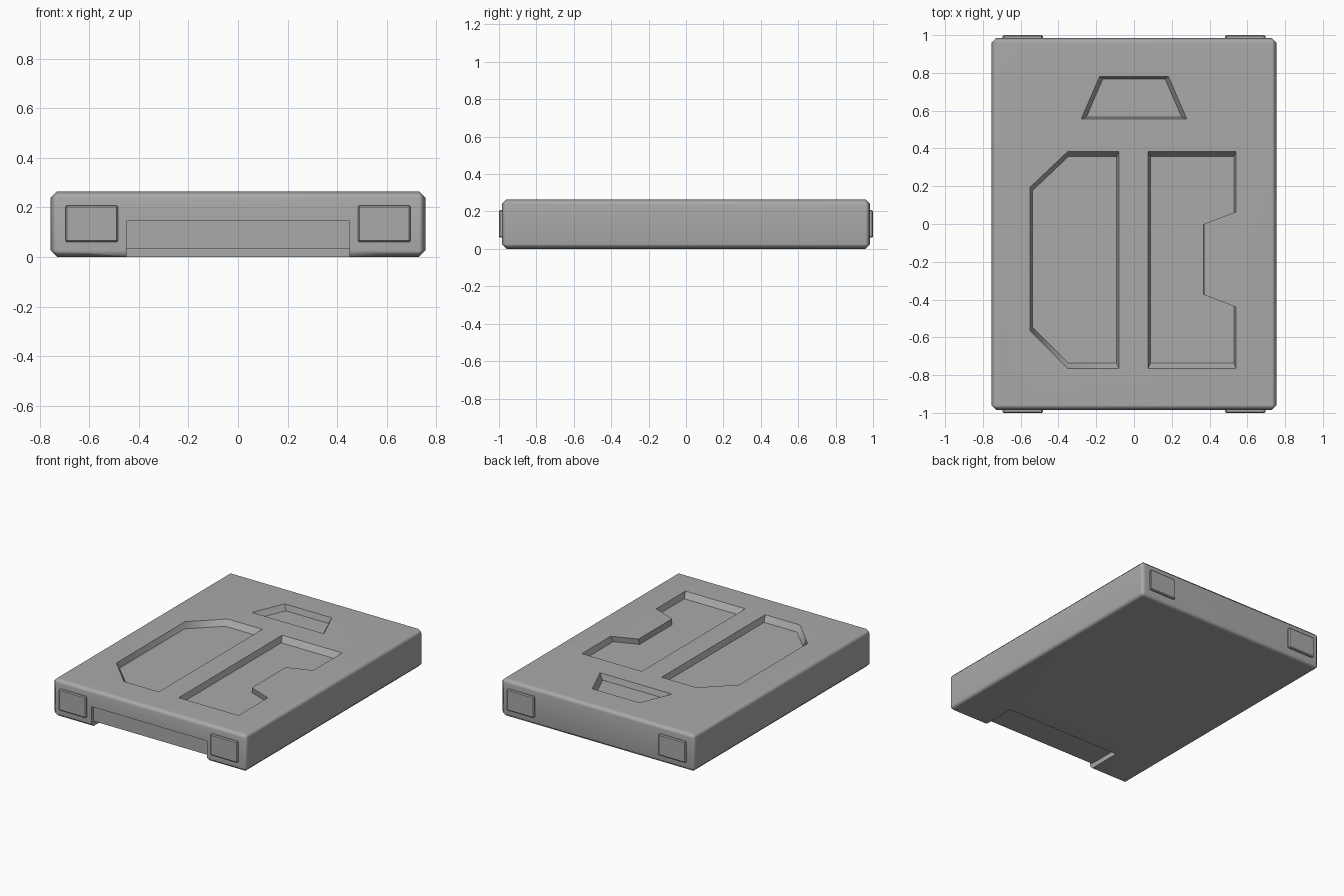
import bpy, bmesh, math
from mathutils import Matrix

if "Cube" in bpy.data.objects:
    bpy.data.objects.remove(bpy.data.objects["Cube"], do_unlink=True)

grey = bpy.data.materials.new("plain grey")
grey.use_nodes = True
grey.diffuse_color = (0.4, 0.4, 0.4, 1)
grey.node_tree.nodes["Principled BSDF"].inputs["Base Color"].default_value = (0.4, 0.4, 0.4, 1)

HEIGHT = 0.265
DEPTH = 0.04


def add_object(name, bm):
    bmesh.ops.recalc_face_normals(bm, faces=bm.faces[:])
    mesh = bpy.data.meshes.new(name)
    bm.to_mesh(mesh)
    bm.free()
    obj = bpy.data.objects.new(name, mesh)
    mesh.materials.append(grey)
    bpy.context.collection.objects.link(obj)
    return obj


def box(name, low, high, bevel=0):
    bm = bmesh.new()
    size = [b - a for a, b in zip(low, high)]
    mid = [(a + b) / 2 for a, b in zip(low, high)]
    bmesh.ops.create_cube(bm, size=1, matrix=Matrix.Translation(mid) @ Matrix.Diagonal((*size, 1)))
    if bevel:
        bmesh.ops.bevel(bm, geom=bm.edges[:], offset=bevel, segments=1, affect='EDGES', profile=0.5)
    return add_object(name, bm)


def tapered_cutter(name, outline, floor_scale):
    """Prism whose section shrinks about its centre from the top surface to the recess floor."""
    xs, ys = zip(*outline)
    cx, cy = (min(xs) + max(xs)) / 2, (min(ys) + max(ys)) / 2
    bm = bmesh.new()
    rings = []
    for s, z in ((floor_scale, HEIGHT - DEPTH), (2 - floor_scale, HEIGHT + DEPTH)):
        rings.append([bm.verts.new((cx + (x - cx) * s, cy + (y - cy) * s, z)) for x, y in outline])
    low, high = rings
    bm.faces.new(low)
    bm.faces.new(high)
    n = len(outline)
    for i in range(n):
        j = (i + 1) % n
        bm.faces.new((low[i], low[j], high[j], high[i]))
    return add_object(name, bm)


def select_only(obj):
    bpy.ops.object.select_all(action='DESELECT')
    obj.select_set(True)
    bpy.context.view_layer.objects.active = obj


# Chamfered slab
body = box("body", (-0.755, -0.985, 0), (0.755, 0.985, HEIGHT), 0.026)

# Recesses in the top and the slot under the front edge
cutters = [
    tapered_cutter("top_recess", [(-0.183, 0.78), (0.183, 0.78), (0.28, 0.555), (-0.28, 0.555)], 0.9),
    tapered_cutter("right_recess", [(-0.35, 0.385), (-0.08, 0.385), (-0.08, -0.765), (-0.35, -0.765),
                                    (-0.55, -0.565), (-0.55, 0.195)], 0.95),
    tapered_cutter("left_recess", [(0.075, 0.385), (0.54, 0.385), (0.54, 0.065), (0.37, 0),
                                   (0.37, -0.375), (0.54, -0.44), (0.54, -0.765), (0.075, -0.765)], 0.95),
    box("front_recess", (-0.45, -1.1, -0.1), (0.45, -0.962, 0.145)),
    box("bottom_slot", (-0.45, -1.1, -0.1), (0.45, -0.72, 0.035)),
]
for cutter in cutters:
    cutter.hide_render = True
    select_only(body)
    mod = body.modifiers.new("cut", 'BOOLEAN')
    mod.operation = 'DIFFERENCE'
    mod.solver = 'EXACT'
    mod.object = cutter
    bpy.ops.object.modifier_apply(modifier=mod.name)
    bpy.data.objects.remove(cutter, do_unlink=True)

# Soft chamfers with sharp recess edges
select_only(body)
bpy.ops.object.shade_smooth_by_angle(angle=math.radians(50))
weighted = body.modifiers.new("weighted_normals", 'WEIGHTED_NORMAL')
weighted.keep_sharp = True

# Raised plates at the four end corners
for end, ys in (("front", (-1, -0.96)), ("back", (0.96, 1))):
    for side, xs in (("left", (0.483, 0.695)), ("right", (-0.695, -0.483))):
        box(f"{end}_{side}_plate", (xs[0], ys[0], 0.06), (xs[1], ys[1], 0.208), 0.006)
